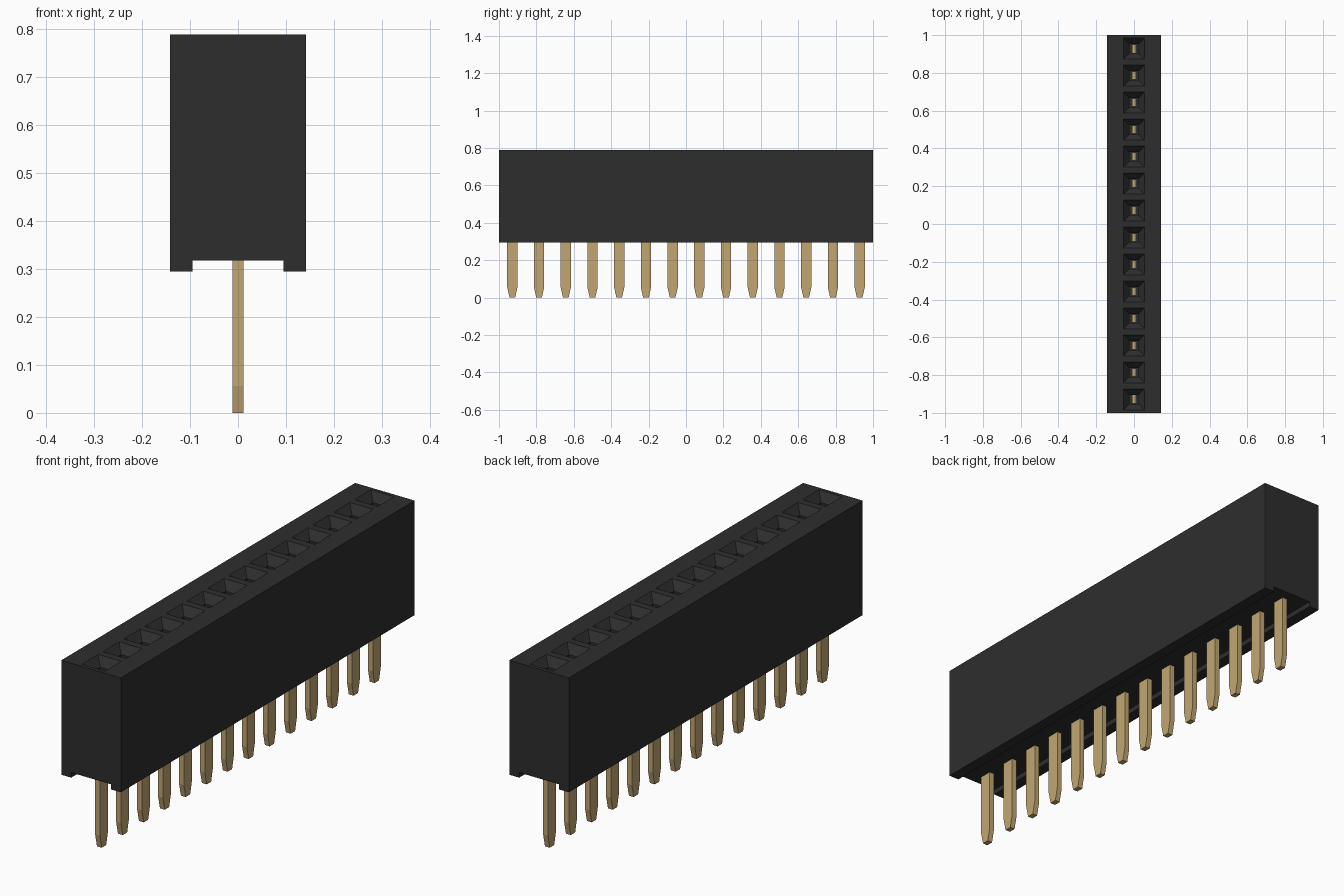
import bpy, bmesh

cube = bpy.data.objects.get("Cube")
if cube:
    bpy.data.objects.remove(cube, do_unlink=True)

COUNT = 14
PITCH = 2.0 / COUNT
CENTRES = [-1 + PITCH * (i + 0.5) for i in range(COUNT)]
SOCKET = 0.055           # half width of each socket mouth
THROAT = 0.024           # half width of the hole below the funnel
TOP, FUNNEL_Z, FLOOR_Z = 0.788, 0.753, 0.45


def material(name, rgb, roughness, metallic=0.0):
    mat = bpy.data.materials.new(name)
    mat.use_nodes = True
    mat.diffuse_color = (*rgb, 1)
    bsdf = mat.node_tree.nodes["Principled BSDF"]
    bsdf.inputs["Base Color"].default_value = (*rgb, 1)
    bsdf.inputs["Roughness"].default_value = roughness
    bsdf.inputs["Metallic"].default_value = metallic
    return mat


def make_object(name, bm, mat):
    bmesh.ops.recalc_face_normals(bm, faces=bm.faces[:])
    mesh = bpy.data.meshes.new(name)
    bm.to_mesh(mesh)
    bm.free()
    mesh.materials.append(mat)
    obj = bpy.data.objects.new(name, mesh)
    bpy.context.collection.objects.link(obj)
    return obj


def bridge(bm, a, b):
    """Join two vertex loops with quads."""
    n = len(a)
    return [bm.faces.new((a[i], a[(i + 1) % n], b[(i + 1) % n], b[i])) for i in range(n)]


def rect(bm, hx, hy, z, cy=0.0):
    return [bm.verts.new((sx * hx, cy + sy * hy, z))
            for sx, sy in ((-1, -1), (1, -1), (1, 1), (-1, 1))]


black = material("black plastic", (0.027, 0.027, 0.027), 0.6)
gold = material("pale gold", (0.54, 0.38, 0.17), 0.4)

# Housing: channelled profile swept along y, with stations at each socket edge
profile = [(-SOCKET, TOP), (SOCKET, TOP), (0.142, TOP), (0.142, 0.295), (0.095, 0.295),
           (0.095, 0.317), (-0.095, 0.317), (-0.095, 0.295), (-0.142, 0.295), (-0.142, TOP)]
stations = [-1.0] + [c + s * SOCKET for c in CENTRES for s in (-1, 1)] + [1.0]
bm = bmesh.new()
rings = [[bm.verts.new((x, y, z)) for x, z in profile] for y in stations]
bm.faces.new(rings[0])
bm.faces.new(rings[-1])
for k in range(len(rings) - 1):
    mouth = bridge(bm, rings[k], rings[k + 1])[0]
    if k % 2 == 0:
        continue
    # Socket: funnel, straight throat and floor in place of the flat mouth
    bm.faces.remove(mouth)
    cy = CENTRES[k // 2]
    lip = [rings[k][0], rings[k][1], rings[k + 1][1], rings[k + 1][0]]
    neck = rect(bm, THROAT, THROAT, FUNNEL_Z, cy)
    base = rect(bm, THROAT, THROAT, FLOOR_Z, cy)
    bridge(bm, lip, neck)
    bridge(bm, neck, base)
    bm.faces.new(base)
make_object("housing", bm, black)

# Pins: flat blades with tapered tips, narrowed where they stand in the sockets
sections = [(0.0115, 0.015, 0.0), (0.0115, 0.0275, 0.056), (0.0115, 0.0275, 0.40),
            (0.010, 0.022, 0.42), (0.010, 0.022, 0.52)]
bm = bmesh.new()
loops = [rect(bm, *s) for s in sections]
for a, b in zip(loops, loops[1:]):
    bridge(bm, a, b)
bm.faces.new(loops[0])
bm.faces.new(loops[-1])
first = make_object("pin_01", bm, gold)
first.location.y = CENTRES[0]
for i, cy in enumerate(CENTRES[1:], 2):
    pin = bpy.data.objects.new(f"pin_{i:02d}", first.data)
    pin.location.y = cy
    bpy.context.collection.objects.link(pin)
